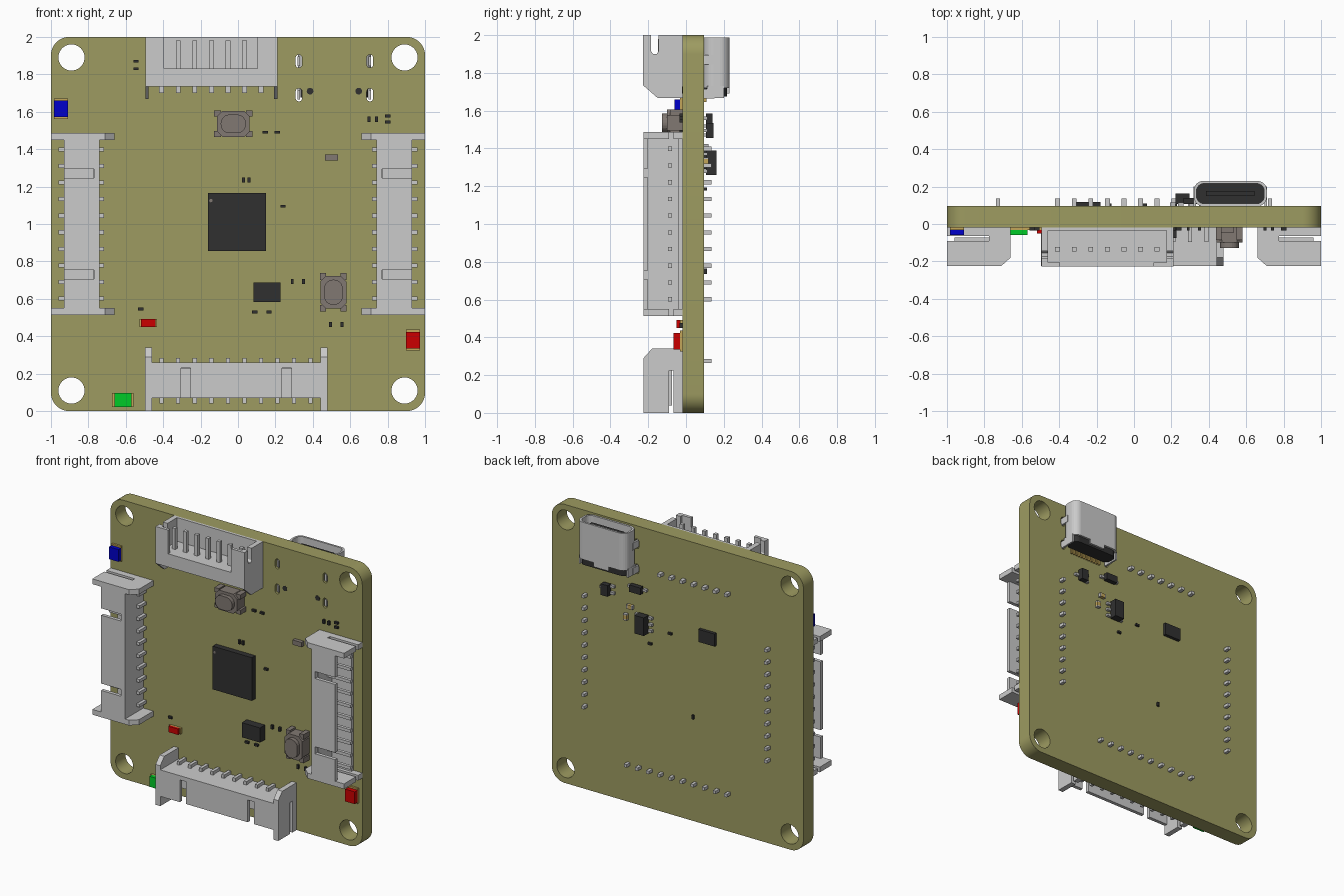
import bpy, bmesh, math
from mathutils import Matrix, Vector

if "Cube" in bpy.data.objects:
    bpy.data.objects.remove(bpy.data.objects["Cube"])

FRONT, BACK = -0.018, 0.095      # board faces
PITCH = 0.0885                   # header pin spacing


def material(name, r, g, b):
    m = bpy.data.materials.new(name)
    m.diffuse_color = (r, g, b, 1)
    m.use_nodes = True
    m.node_tree.nodes["Principled BSDF"].inputs["Base Color"].default_value = m.diffuse_color
    return m


OLIVE = material("olive", 0.34, 0.33, 0.12)
BLACK = material("black", 0.03, 0.03, 0.03)
TAUPE = material("taupe", 0.22, 0.19, 0.17)
GOLD = material("gold", 0.55, 0.38, 0.1)
RED = material("red", 0.6, 0.0, 0.0)
GREEN = material("green", 0.0, 0.6, 0.02)
BLUE = material("blue", 0.0, 0.0, 0.6)
TIN = material("tin", 0.5, 0.5, 0.5)


def finish(name, bm, mat=None, matrix=None):
    bmesh.ops.recalc_face_normals(bm, faces=bm.faces)
    me = bpy.data.meshes.new(name)
    bm.to_mesh(me)
    bm.free()
    ob = bpy.data.objects.new(name, me)
    bpy.context.collection.objects.link(ob)
    if mat:
        me.materials.append(mat)
    if matrix:
        ob.matrix_world = matrix
    return ob


def box(bm, x0, x1, y0, y1, z0, z1):
    m = Matrix.Translation(((x0 + x1) / 2, (y0 + y1) / 2, (z0 + z1) / 2))
    bmesh.ops.create_cube(bm, size=1, matrix=m @ Matrix.Diagonal((x1 - x0, y1 - y0, z1 - z0, 1)))


def prism(bm, loops, axis, a, b):
    """Extrude an outline (first loop) with holes (other loops) along an axis from a to b."""
    place = {"x": lambda p: (a, p[0], p[1]), "y": lambda p: (p[0], a, p[1]),
             "z": lambda p: (p[0], p[1], a)}[axis]
    step = {"x": (b - a, 0, 0), "y": (0, b - a, 0), "z": (0, 0, b - a)}[axis]
    edges = []
    for loop in loops:
        vs = [bm.verts.new(place(p)) for p in loop]
        edges += [bm.edges.new((v, vs[i - 1])) for i, v in enumerate(vs)]
    fill = bmesh.ops.triangle_fill(bm, edges=edges, use_beauty=True)
    faces = [f for f in fill["geom"] if isinstance(f, bmesh.types.BMFace)]
    ext = bmesh.ops.extrude_face_region(bm, geom=faces, use_keep_orig=True)
    bmesh.ops.translate(bm, vec=Vector(step),
                        verts=[v for v in ext["geom"] if isinstance(v, bmesh.types.BMVert)])


def rrect(cx, cy, w, h, r, n=6):
    pts = []
    for k, (sx, sy) in enumerate(((1, 1), (-1, 1), (-1, -1), (1, -1))):
        for i in range(n + 1):
            t = math.pi / 2 * (k + i / n)
            pts.append((cx + sx * (w / 2 - r) + r * math.cos(t), cy + sy * (h / 2 - r) + r * math.sin(t)))
    return pts


def circle(cx, cy, r, n=32):
    return [(cx + r * math.cos(2 * math.pi * i / n), cy + r * math.sin(2 * math.pi * i / n)) for i in range(n)]


# Board with mounting holes and socket slots
holes = [circle(x, z, 0.07) for x in (-0.89, 0.89) for z in (0.11, 1.89)]
slots = [(x, z) for x in (0.325, 0.705) for z in (1.69, 1.87)]
holes += [rrect(x, z, 0.034, 0.07, 0.0165, 4) for x, z in slots]
bm = bmesh.new()
prism(bm, [rrect(0, 1, 2, 2, 0.1, 10)] + holes, "y", FRONT, BACK)
board = finish("board", bm, OLIVE)
bpy.context.view_layer.objects.active = board
board.select_set(True)
bpy.ops.object.shade_smooth_by_angle()


# Ten-pin side-entry headers, built at the bottom edge and turned round the board centre
def header(name, angle, shift=0.0):
    matrix = Matrix.Translation((shift, 0, 1)) @ Matrix.Rotation(angle, 4, "Y")
    wall = [(-.225, -1), (-.225, -.71), (-.18, -.66), (FRONT, -.66), (FRONT, -1), (-.065, -1),
            (-.065, -.775), (-.09, -.775), (-.09, -1)]
    lip = [(-.46, -.74), (-.46, -.93)]
    for x in (-.27, .27):
        lip += [(x - .025, -.93), (x - .025, -.77), (x + .025, -.77), (x + .025, -.93)]
    lip += [(.46, -.93), (.46, -.74)]
    bm = bmesh.new()
    prism(bm, [wall], "x", -.4875, -.45)
    prism(bm, [wall], "x", .45, .4875)
    prism(bm, [lip], "y", -.225, -.2)
    box(bm, -.46, .46, -.2, -.04, -.775, -.74)
    box(bm, -.46, .46, -.04, FRONT, -.93, -.74)
    finish(name, bm, None, matrix)
    bm = bmesh.new()
    for i in range(10):
        x = (i - 4.5) * PITCH
        box(bm, x - .011, x + .011, -.095, -.073, -.96, -.715)
        box(bm, x - .011, x + .011, -.095, .135, -.737, -.715)
    finish(name + "_pins", bm, None, matrix)


header("bottom_header", 0, -0.01)
header("left_header", math.pi / 2)
header("right_header", -math.pi / 2)

# Seven-pin box header at the top edge, open upward with a window in its front wall
L, R = -0.495, 0.21
side = [(-.228, 2), (-.228, 1.735), (-.15, 1.667), (FRONT, 1.667), (FRONT, 2),
        (-.145, 2), (-.145, 1.915), (-.155, 1.9), (-.175, 1.9), (-.185, 1.915), (-.185, 2)]
inner = [p if p[1] > 1.8 else (p[0], 1.735) for p in side if p != (-.15, 1.667)]
bm = bmesh.new()
prism(bm, [side], "x", L, L + .018)
prism(bm, [side], "x", R - .018, R)
prism(bm, [inner], "x", L + .018, L + .036)
prism(bm, [inner], "x", R - .036, R - .018)
prism(bm, [[(L + .036, 1.735), (R - .036, 1.735), (R - .036, 2), (.105, 2), (.105, 1.83),
            (-.395, 1.83), (-.395, 2), (L + .036, 2)]], "y", -.228, -.205)
box(bm, L + .036, R - .036, -.205, -.036, 1.735, 1.83)
box(bm, L + .036, R - .036, -.036, FRONT, 1.735, 2)
finish("top_header", bm)
bm = bmesh.new()
for i in range(7):
    x = (L + R) / 2 + (i - 3) * PITCH
    box(bm, x - .013, x + .013, -.148, -.122, 1.7, 1.98)
    box(bm, x - .013, x + .013, -.148, .135, 1.7, 1.722)
finish("top_header_pins", bm)

# Charging socket on the back
CX, CY = 0.515, 0.1625
bm = bmesh.new()
prism(bm, [rrect(CX, CY, .39, .135, .05), rrect(CX, CY, .362, .107, .04)], "z", 1.72, 1.987)
for x in (.325, .705):
    box(bm, x - .006, x + .006, .11, .2, 1.667, 1.73)
box(bm, CX - .06, CX + .06, .216, .23, 1.69, 1.73)
for x, z in slots:
    box(bm, x - .007, x + .007, FRONT + .005, .15, z - .025, z + .025)
finish("socket_shell", bm)
bm = bmesh.new()
prism(bm, [rrect(CX, CY, .362, .107, .04)], "z", 1.675, 1.85)
box(bm, CX - .13, CX + .13, CY - .014, CY + .014, 1.85, 1.96)
for x in (.385, .645):
    prism(bm, [circle(x, 1.71, .018, 16)], "y", FRONT - .002, .11)
finish("socket_insert", bm, BLACK)
bm = bmesh.new()
for i in range(12):
    x = CX + (i - 5.5) * .022
    box(bm, x - .006, x + .006, BACK, .108, 1.645, 1.68)
finish("socket_contacts", bm, GOLD)


# Push buttons
def button(name, x, z, angle):
    m = Matrix.Translation((x, 0, z)) @ Matrix.Rotation(angle, 4, "Y")
    bm = bmesh.new()
    prism(bm, [rrect(0, 0, .175, .14, .03, 1)], "y", FRONT, -.1)
    for sx in (-1, 1):
        for sz in (-1, 1):
            cx, cz = sx * .085, sz * .055
            box(bm, cx - .018, cx + .018, -.085, FRONT, cz - .016, cz + .016)
    finish(name + "_body", bm, TAUPE, m)
    bm = bmesh.new()
    prism(bm, [rrect(0, 0, .135, .1, .048)], "y", -.1, -.128)
    finish(name + "_cap", bm, TAUPE, m)


button("upper_button", -.025, 1.535, 0)
button("lower_button", .51, .635, math.pi / 2)


def block(name, x, z, w, h, y0, y1, mat):
    bm = bmesh.new()
    box(bm, x - w / 2, x + w / 2, min(y0, y1), max(y0, y1), z - h / 2, z + h / 2)
    return finish(name, bm, mat)


# Front chips
block("processor", -.005, 1.01, .31, .31, FRONT, -.058, BLACK)
block("memory_chip", .155, .635, .145, .105, FRONT, -.075, BLACK)
block("fuse", .5, 1.355, .07, .034, FRONT, -.045, TAUPE)
bm = bmesh.new()
prism(bm, [circle(-.145, 1.125, .009, 12)], "y", -.058, -.0595)
finish("processor_dot", bm, TAUPE)

# Indicator lights: gold base with coloured lens
for name, x, z, w, h, top, mat in (("blue_light", -.945, 1.615, .075, .11, -.06, BLUE),
                                   ("red_light", .935, .38, .075, .11, -.065, RED),
                                   ("green_light", -.615, .06, .115, .075, -.06, GREEN),
                                   ("small_red_light", -.48, .47, .095, .042, -.05, RED)):
    block(name + "_base", x, z, w, h, FRONT, -.032, GOLD)
    s, t = (.8, 1) if w > h else (1, .8)
    block(name + "_lens", x, z, w * s, h * t, -.032, top, mat)


# Tiny passives: (x, z, upright), dark body with metal ends
def passives(name, spots, y0, y1, mat, w=.028, h=.015):
    body, ends = bmesh.new(), bmesh.new()
    lo, hi = min(y0, y1), max(y0, y1)
    for x, z, up in spots:
        for bm, a, b in ((body, -.6, .6), (ends, -1, -.6), (ends, .6, 1)):
            a, b, c = a * w / 2, b * w / 2, h / 2
            if up:
                box(bm, x - c, x + c, lo, hi, z + a, z + b)
            else:
                box(bm, x + a, x + b, lo, hi, z - c, z + c)
    finish(name, body, mat)
    finish(name + "_ends", ends, BLACK if mat == BLACK else TIN)


passives("front_passives", [(-.545, 1.87, 0), (-.545, 1.83, 0), (.145, 1.49, 0), (.21, 1.49, 0),
                            (.03, 1.235, 1), (.058, 1.235, 1), (.24, 1.095, 0), (.7, 1.56, 1),
                            (.74, 1.56, 1), (.8, 1.577, 0), (.8, 1.545, 0), (.29, .693, 1),
                            (.35, .693, 1), (.09, .53, 0), (.165, .53, 0), (.495, .463, 1),
                            (.555, .463, 1), (-.52, .545, 0)], FRONT, -.034, BLACK)
passives("back_passives", [(.215, 1.185, 0), (.056, 1.3, 0), (-.127, .75, 1)], BACK, .11, BLACK)
passives("back_capacitors", [(.37, 1.41, 0), (.405, 1.33, 1)], BACK, .118, GOLD, .046, .028)


# Back chips with side leads
def leaded(name, x, z, w, h, top, rows):
    block(name, x, z, w, h, BACK + .012, top, BLACK)
    bm = bmesh.new()
    for s, n in zip((-1, 1), rows):
        for i in range(n):
            c = z + (i - (n - 1) / 2) * h * (.35 if n == 3 else .6)
            xs = sorted((x + s * w / 2, x + s * (w / 2 + .03)))
            box(bm, *xs, BACK, BACK + .02, c - .009, c + .009)
    finish(name + "_leads", bm, TIN)


leaded("regulator", .26, 1.325, .075, .13, .162, (3, 3))
leaded("transistor", .55, 1.495, .055, .08, .145, (2, 1))
leaded("protector", .31, 1.56, .09, .05, .14, (1, 1))
block("back_chip", -.245, 1.355, .13, .09, BACK, .118, BLACK)
